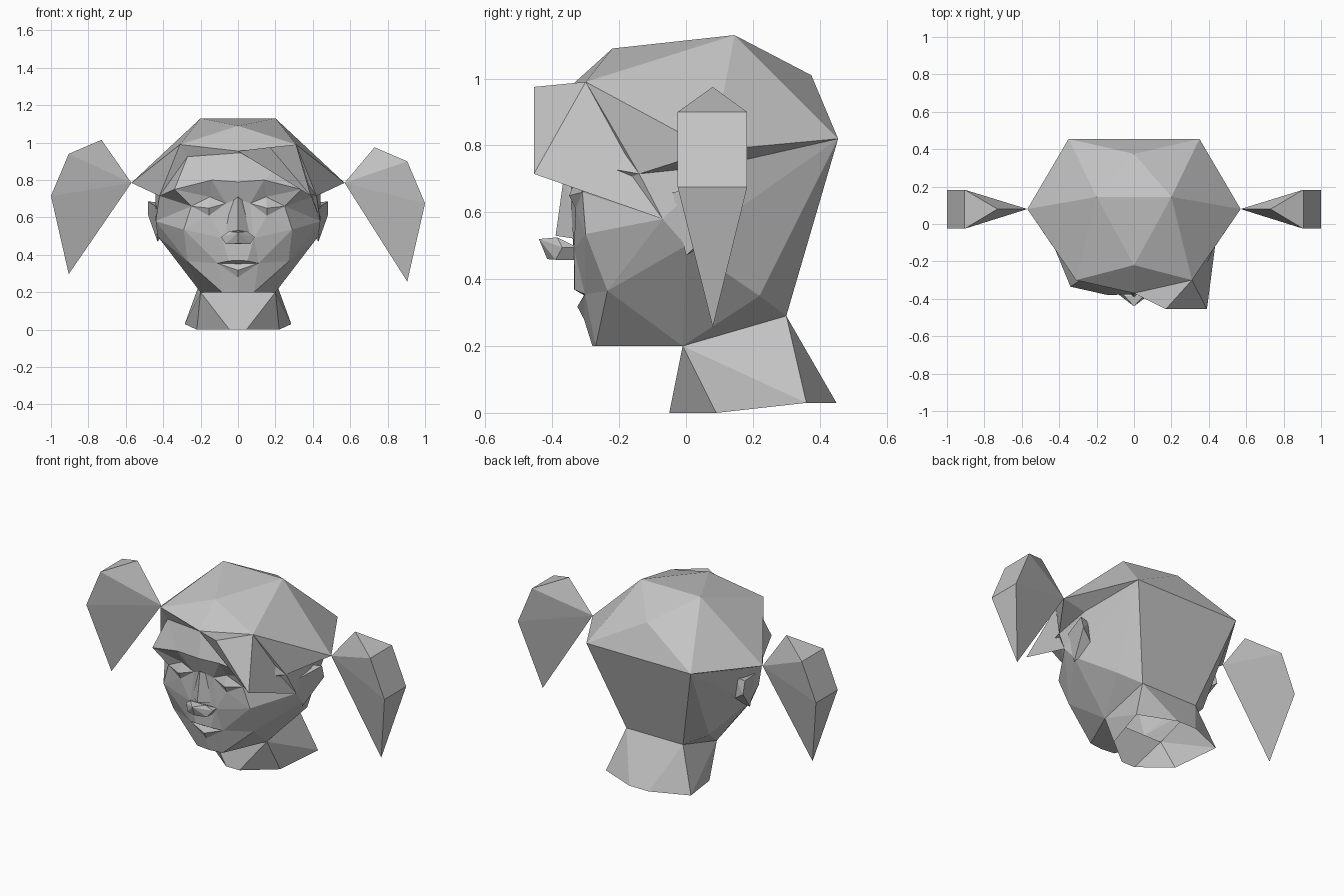
import bpy
import bmesh
from mathutils import Vector

cube = bpy.data.objects.get("Cube")
if cube:
    bpy.data.objects.remove(cube, do_unlink=True)

clay = bpy.data.materials.new("clay grey")
clay.use_nodes = True
clay.diffuse_color = (0.55, 0.55, 0.55, 1)
clay.node_tree.nodes["Principled BSDF"].inputs["Base Color"].default_value = clay.diffuse_color


def finish(name, bm):
    bmesh.ops.recalc_face_normals(bm, faces=bm.faces[:])
    mesh = bpy.data.meshes.new(name)
    bm.to_mesh(mesh)
    bm.free()
    mesh.materials.append(clay)
    obj = bpy.data.objects.new(name, mesh)
    bpy.context.collection.objects.link(obj)


def shell(name, points, regions, mirror=True):
    """Faceted surface; an upper-case name is the mirrored point."""
    bm = bmesh.new()
    verts = {}

    def vert(key):
        x, y, z = points[key.lower()]
        side = -1 if key.isupper() and x else 1
        slot = (key.lower(), side)
        if slot not in verts:
            verts[slot] = bm.verts.new((side * x, y, z))
        return verts[slot]

    for region in regions:
        for face in region.split(","):
            keys = face.split()
            versions = [keys]
            if mirror:
                versions.append([k.swapcase() for k in reversed(keys)])
            for version in versions:
                corners = [vert(k) for k in version]
                known = {frozenset(f.verts) for f in bm.faces}
                if frozenset(corners) not in known:
                    bm.faces.new(corners)
    finish(name, bm)


def hull(name, points, mirror=False):
    """Convex faceted solid around a few points."""
    bm = bmesh.new()
    for x, y, z in points:
        bm.verts.new((x, y, z))
        if mirror and x:
            bm.verts.new((-x, y, z))
    bmesh.ops.convex_hull(bm, input=bm.verts[:])
    finish(name, bm)


# Points shared between the hair, skull, face and neck
frame = {
    "peak": (0, -0.37, 0.955),
    "corner": (0.31, -0.3, 0.99),
    "bunch": (0.57, 0.08, 0.785),
    "rear": (0.35, 0.455, 0.82),
    "temple": (0.42, -0.14, 0.715),
    "over_ear": (0.44, 0.1, 0.74),
    "sideburn": (0.44, -0.07, 0.58),
    "hinge": (0.43, 0, 0.5),
    "cheek": (0.29, -0.3, 0.535),
    "jowl": (0.27, -0.235, 0.365),
    "throat": (0.2, -0.01, 0.2),
    "chin_side": (0.085, -0.27, 0.2),
    "chin": (0, -0.28, 0.2),
    "nape": (0.19, 0.3, 0.29),
    "behind_ear": (0.31, 0.22, 0.35),
}

# Hair cap with its underside rim
shell("hair_cap", frame | {
    "crown": (0.2, 0.145, 1.13),
    "front": (0, -0.22, 1.09),
    "back": (0, 0.375, 1.01),
}, [
    "crown CROWN front, crown back CROWN, front corner peak, front crown corner",
    "crown bunch corner, crown rear bunch, crown back rear, back REAR rear",
    "corner bunch temple, temple bunch over_ear, bunch rear over_ear",
])

# Swept fringe on the left side only
shell("hair_fringe", frame | {
    "upper": (0.17, -0.455, 0.975),
    "lower": (0.39, -0.455, 0.715),
}, [
    "peak upper corner, peak lower upper, upper lower corner",
    "corner lower sideburn, corner sideburn temple",
], mirror=False)

# Skull sides, back and underside
shell("skull", frame, [
    "temple over_ear sideburn, sideburn over_ear hinge, over_ear rear hinge",
    "hinge rear behind_ear, behind_ear rear nape, rear nape NAPE REAR",
    "hinge behind_ear throat, behind_ear nape throat, jowl hinge throat",
    "cheek sideburn jowl, sideburn hinge jowl, chin_side jowl throat",
    "chin chin_side throat, chin throat THROAT",
])

# Face with brow, eyes, cheeks, mouth and chin
shell("face", frame | {
    "hairline": (0, -0.355, 0.945),
    "forehead": (0.27, -0.29, 0.925),
    "brow_mid": (0, -0.375, 0.79),
    "brow": (0.14, -0.38, 0.8),
    "brow_end": (0.34, -0.335, 0.75),
    "bridge": (0, -0.35, 0.7),
    "eye_in": (0.065, -0.33, 0.675),
    "eye_top": (0.15, -0.325, 0.71),
    "eye_out": (0.25, -0.31, 0.66),
    "eye_low": (0.155, -0.33, 0.61),
    "eyeball": (0.155, -0.35, 0.65),
    "nose_side": (0.085, -0.335, 0.49),
    "nose_foot": (0, -0.335, 0.46),
    "lip_top": (0, -0.335, 0.37),
    "lip_peak": (0.05, -0.333, 0.368),
    "mouth": (0, -0.305, 0.352),
    "mouth_end": (0.11, -0.302, 0.355),
    "lip_low": (0, -0.325, 0.318),
    "chin_dip": (0, -0.305, 0.28),
}, [
    "peak corner forehead hairline, corner temple forehead",
    "hairline forehead brow brow_mid, forehead brow_end brow, forehead temple brow_end",
    "brow_mid brow eye_in bridge, brow eye_top eye_in, brow brow_end eye_top",
    "brow_end eye_out eye_top, brow_end temple eye_out, temple sideburn eye_out",
    "eye_in eye_top eyeball, eye_top eye_out eyeball",
    "eye_out eye_low eyeball, eye_low eye_in eyeball, eye_in eye_low nose_side",
    "sideburn cheek eye_out, eye_out cheek eye_low, eye_low cheek nose_side",
    "bridge eye_in nose_side nose_foot, nose_side cheek mouth_end, cheek jowl mouth_end",
    "nose_foot nose_side lip_peak lip_top, nose_side mouth_end lip_peak",
    "lip_top lip_peak mouth, lip_peak mouth_end mouth, mouth mouth_end lip_low",
    "lip_low mouth_end chin_dip, mouth_end jowl chin_side",
    "chin_dip mouth_end chin_side chin",
])

# Nose: narrow bridge and wider tip
hull("nose_bridge", [(0, -0.365, 0.71), (0, -0.39, 0.53),
                     (0.04, -0.325, 0.68), (0.075, -0.325, 0.52)], mirror=True)
hull("nose_tip", [(0, -0.44, 0.52), (0, -0.415, 0.46), (0.05, -0.385, 0.525),
                  (0.09, -0.37, 0.495), (0.09, -0.325, 0.495),
                  (0.065, -0.39, 0.458), (0.065, -0.325, 0.458)], mirror=True)

# Neck, open at the base
shell("neck", frame | {
    "base_front": (0.045, -0.05, 0),
    "base_side": (0.22, 0.09, 0),
    "base_wide": (0.285, 0.36, 0.03),
    "base_back": (0.065, 0.45, 0.03),
}, [
    "throat THROAT BASE_FRONT base_front, throat base_front base_side",
    "throat base_side base_wide, throat base_wide nape, nape base_wide base_back",
    "nape base_back BASE_BACK NAPE",
])

# Ears and bunches; the right bunch hangs slightly higher
tie = Vector(frame["bunch"])
for side, label, lift in ((1, "left", 0), (-1, "right", 0.04)):
    ear = [(0.43, 0, 0.47), (0.48, 0.14, 0.61), (0.48, 0.12, 0.685),
           (0.44, -0.04, 0.66), (0.4, 0.1, 0.68), (0.38, 0.1, 0.54)]
    hull(label + "_ear", [(side * x, y, z) for x, y, z in ear])
    lock = [(0.73, 0.08, 0.975), (0.905, 0.08, 0.257)]
    for y in (-0.025, 0.183):
        lock += [(0.905, y, 0.9), (1, y, 0.675)]
    hull(label + "_hair_bunch",
         [(side * x, y, z + lift) for x, y, z in lock] + [(side * tie.x, tie.y, tie.z)])
